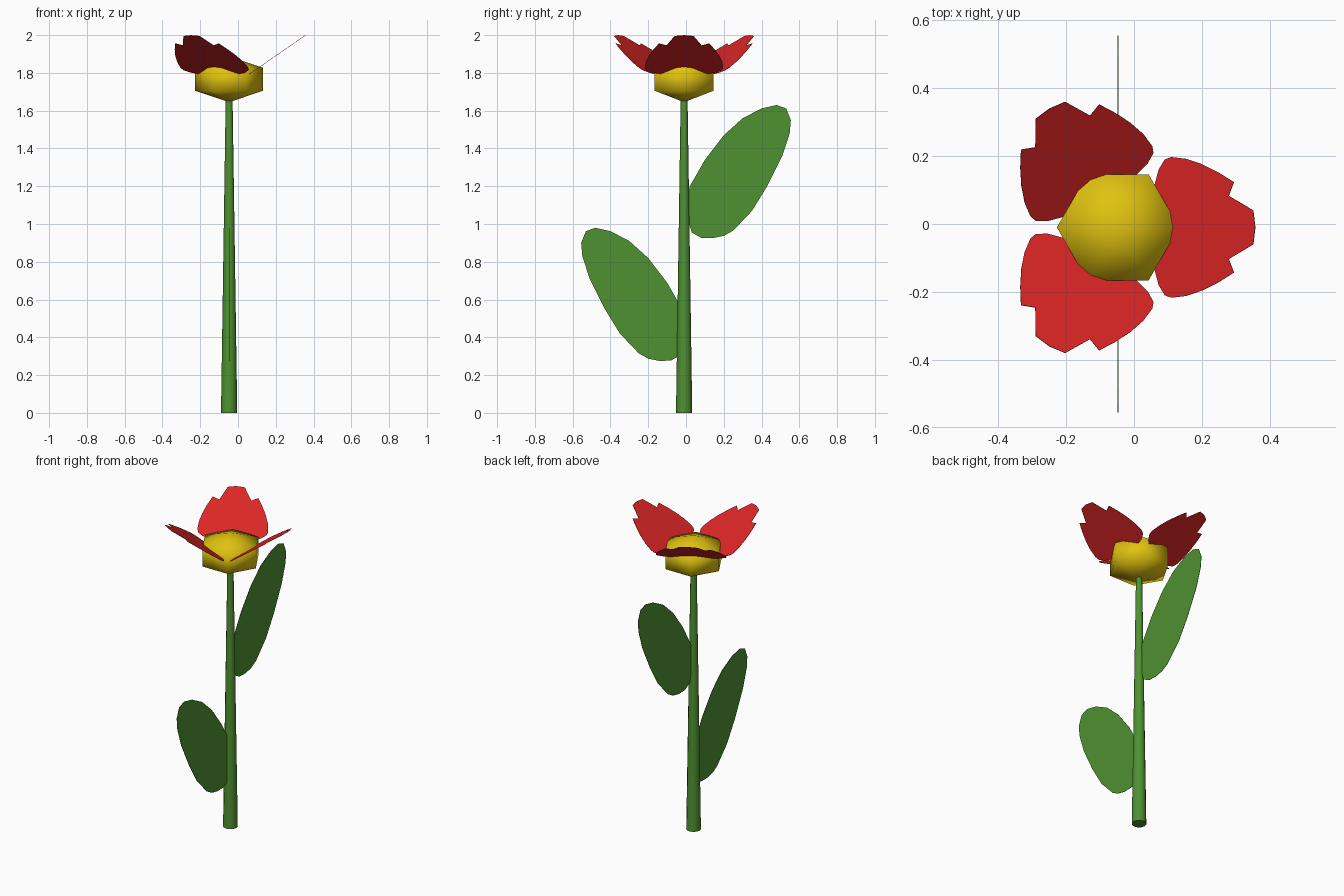
import bpy, bmesh, math
from mathutils import Matrix, Vector

if "Cube" in bpy.data.objects:
    bpy.data.objects.remove(bpy.data.objects["Cube"])

AXIS = Vector((-0.047, -0.01, 0))   # stem axis of the plant


def material(name, rgb):
    m = bpy.data.materials.new(name)
    m.diffuse_color = (*rgb, 1)
    m.use_nodes = True
    m.node_tree.nodes["Principled BSDF"].inputs["Base Color"].default_value = m.diffuse_color
    return m


GREEN = material("leaf green", (0.078, 0.285, 0.031))
RED = material("petal red", (0.72, 0.019, 0.019))
YELLOW = material("centre yellow", (0.74, 0.54, 0.005))


def make(name, bm, mat):
    bmesh.ops.recalc_face_normals(bm, faces=bm.faces)
    me = bpy.data.meshes.new(name)
    bm.to_mesh(me)
    bm.free()
    me.materials.append(mat)
    ob = bpy.data.objects.new(name, me)
    bpy.context.collection.objects.link(ob)
    return ob


def smooth(ob, degrees):
    bpy.ops.object.select_all(action='DESELECT')
    ob.select_set(True)
    bpy.context.view_layer.objects.active = ob
    bpy.ops.object.shade_smooth_by_angle(angle=math.radians(degrees))


def sheet(name, points, mat, thick=0.002):
    """Paper-thin solid from a flat outline, centred on its plane."""
    bm = bmesh.new()
    face = bm.faces.new([bm.verts.new(p) for p in points])
    face.normal_update()
    n = face.normal.copy()
    bmesh.ops.translate(bm, verts=bm.verts, vec=-n * thick / 2)
    out = bmesh.ops.extrude_face_region(bm, geom=[face], use_keep_orig=True)
    bmesh.ops.translate(bm, vec=n * thick,
                        verts=[v for v in out["geom"] if isinstance(v, bmesh.types.BMVert)])
    bmesh.ops.triangulate(bm, faces=bm.faces)
    return make(name, bm, mat)


# Tapered stem
bm = bmesh.new()
bmesh.ops.create_cone(bm, cap_ends=True, segments=12, radius1=0.043, radius2=0.018,
                      depth=1.68, matrix=Matrix.Translation(AXIS + Vector((0, 0, 0.84))))
smooth(make("stem", bm, GREEN), 40)

# Six-sided flower centre, a squashed low-poly ball
bm = bmesh.new()
bmesh.ops.create_uvsphere(bm, u_segments=6, v_segments=3, radius=1)
bmesh.ops.transform(bm, verts=bm.verts,
                    matrix=Matrix.Translation(AXIS + Vector((0, 0, 1.766)))
                    @ Matrix.Diagonal((0.208, 0.208, 0.121, 1))
                    @ Matrix.Rotation(math.radians(30), 4, 'Z'))
smooth(make("flower_centre", bm, YELLOW), 75)

# Two leaves: the lower one mirrors the upper
LEAF = [(-0.005, 1.08), (0.02, 1.2), (0.1, 1.34), (0.2, 1.47), (0.3, 1.56), (0.4, 1.612),
        (0.48, 1.63), (0.53, 1.612), (0.555, 1.55), (0.549, 1.48), (0.51, 1.36), (0.43, 1.2),
        (0.35, 1.07), (0.25, 0.965), (0.2, 0.937), (0.14, 0.925), (0.08, 0.927), (0.03, 0.955)]
for name, side, drop in (("upper_leaf", 1, 0), ("lower_leaf", -1, 0.65)):
    sheet(name, [(AXIS.x, side * y, z - drop) for y, z in LEAF], GREEN)

# Three notched petals: half outline as (distance from axis, half width)
HALF = [(0.398, 0.05), (0.326, 0.093), (0.341, 0.133), (0.295, 0.162), (0.247, 0.186),
        (0.2, 0.202), (0.157, 0.207), (0.138, 0.2), (0.12, 0.17), (0.108, 0.125), (0.1, 0.07)]
OUTLINE = [(0.404, 0)] + HALF + [(r, -w) for r, w in reversed(HALF)]
for i in range(3):
    turn = Matrix.Translation(AXIS) @ Matrix.Rotation(math.radians(120 * i), 4, 'Z')
    sheet(f"petal_{i + 1}",
          [turn @ Vector((r, w, 1.999 - 0.69 * (0.404 - r))) for r, w in OUTLINE], RED)
